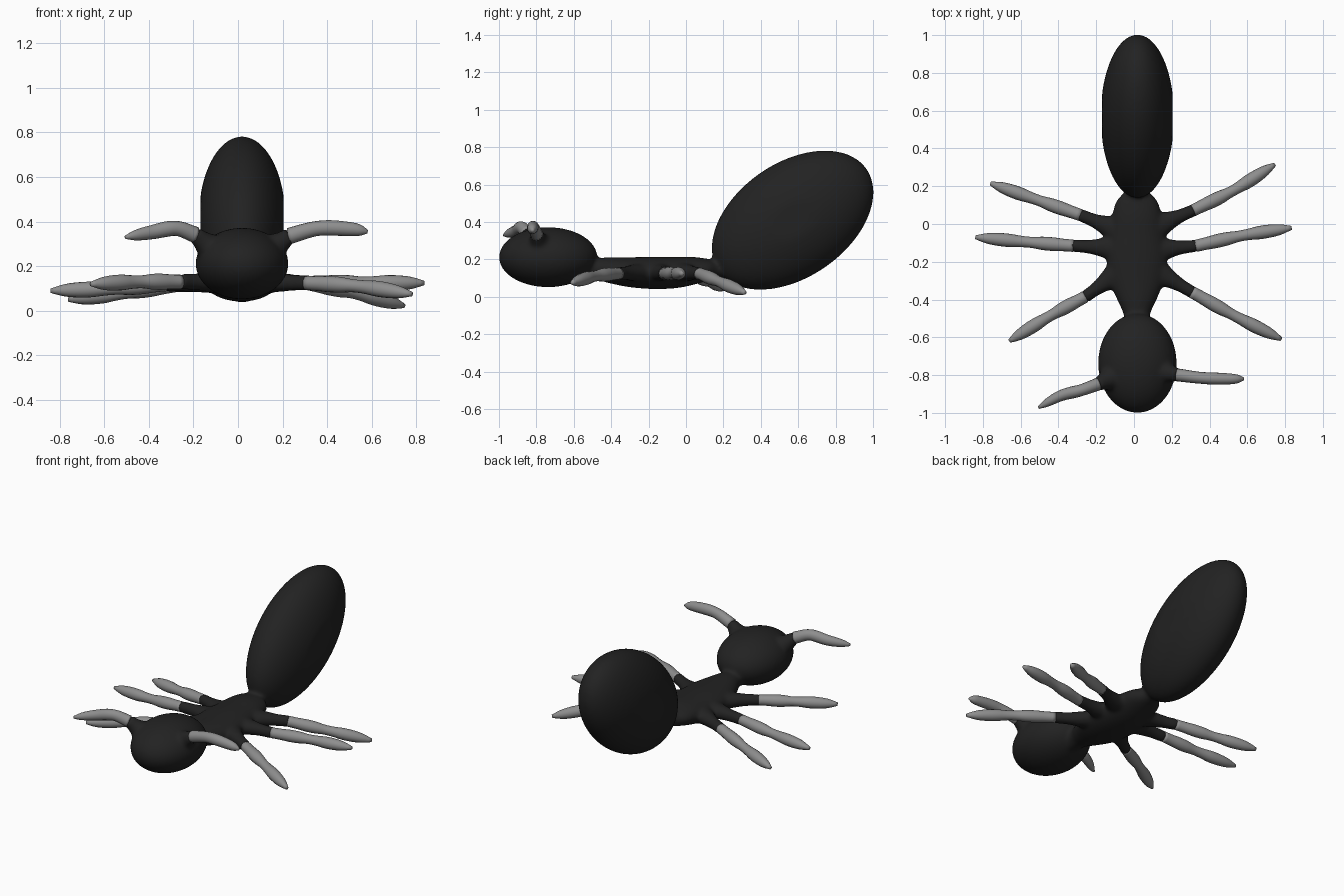
import bpy, bmesh, math
from mathutils import Vector, Matrix

cube = bpy.data.objects.get("Cube")
if cube:
    bpy.data.objects.remove(cube, do_unlink=True)


def material(name, rgb):
    m = bpy.data.materials.new(name)
    m.use_nodes = True
    m.diffuse_color = (*rgb, 1)
    bsdf = next(n for n in m.node_tree.nodes if n.type == 'BSDF_PRINCIPLED')
    bsdf.inputs["Base Color"].default_value = (*rgb, 1)
    bsdf.inputs["Roughness"].default_value = 0.7
    return m


BLACK = material("body_black", (0.016, 0.016, 0.016))
GREY = material("limb_grey", (0.27, 0.27, 0.27))


def make_object(name, bm, mat):
    bmesh.ops.recalc_face_normals(bm, faces=bm.faces)
    me = bpy.data.meshes.new(name)
    bm.to_mesh(me)
    bm.free()
    me.materials.append(mat)
    me.polygons.foreach_set("use_smooth", [True] * len(me.polygons))
    ob = bpy.data.objects.new(name, me)
    bpy.context.collection.objects.link(ob)
    return ob


def spline(pts, t):
    """Catmull-Rom point at t in 0..1 through any number of vectors."""
    n = len(pts) - 1
    i = min(int(t * n), n - 1)
    u = t * n - i
    b, c = pts[i], pts[i + 1]
    a = pts[i - 1] if i > 0 else b * 2 - c
    d = pts[i + 2] if i + 2 <= n else c * 2 - b
    return 0.5 * (b * 2 + (c - a) * u + (a * 2 - b * 5 + c * 4 - d) * u * u
                  + (b * 3 - a - c * 3 + d) * u ** 3)


def loft(bm, path, radii, steps=26, sides=16):
    """Closed tube along a path; radii are (horizontal, vertical) pairs."""
    pts = [Vector(p) for p in path]
    rad = [Vector(r) for r in radii]
    rings = []
    for k in range(steps + 1):
        t = k / steps
        p, r = spline(pts, t), spline(rad, t)
        fwd = (spline(pts, min(t + .02, 1)) - spline(pts, max(t - .02, 0))).normalized()
        side = fwd.cross(Vector((0, 0, 1))).normalized()
        up = side.cross(fwd)
        rings.append([bm.verts.new(p + side * r.x * math.cos(a) + up * r.y * math.sin(a))
                      for a in (2 * math.pi * j / sides for j in range(sides))])
    for r0, r1 in zip(rings, rings[1:]):
        for j in range(sides):
            bm.faces.new((r0[j], r0[(j + 1) % sides], r1[(j + 1) % sides], r1[j]))
    bm.faces.new(rings[0])
    bm.faces.new(rings[-1])


def ellipsoid(bm, centre, radii, tilt=0.0, flat=None):
    """Ellipsoid tilted about x, with optional flattened sides."""
    vs = bmesh.ops.create_uvsphere(bm, u_segments=48, v_segments=32, radius=1)["verts"]
    mat = Matrix.Rotation(tilt, 4, 'X') @ Matrix.Diagonal((*radii, 1))
    for v in vs:
        v.co = mat @ v.co
        if flat:
            v.co.x = max(-flat, min(flat, v.co.x))
        v.co += Vector(centre)


# Limbs: base inside the body, colour boundary, middle and tip
LEGS = {
    "left_rear_leg": [(.10, -.02, .13), (.32, .075, .125), (.53, .18, .08), (.745, .315, .022)],
    "left_middle_leg": [(.10, -.14, .13), (.335, -.115, .125), (.58, -.06, .125), (.835, -.02, .125)],
    "left_front_leg": [(.10, -.24, .13), (.315, -.365, .125), (.54, -.49, .11), (.78, -.61, .075)],
    "right_rear_leg": [(-.07, -.04, .13), (-.29, .05, .115), (-.52, .13, .08), (-.76, .215, .05)],
    "right_middle_leg": [(-.07, -.13, .13), (-.33, -.115, .12), (-.57, -.095, .10), (-.84, -.07, .09)],
    "right_front_leg": [(-.07, -.25, .13), (-.265, -.39, .13), (-.45, -.49, .13), (-.66, -.62, .12)],
}
FEELERS = {
    "left_antenna": [(.14, -.78, .27), (.235, -.80, .34), (.36, -.815, .37), (.50, -.82, .367), (.582, -.82, .355)],
    "right_antenna": [(-.11, -.81, .27), (-.195, -.85, .345), (-.28, -.88, .37), (-.39, -.91, .352), (-.505, -.972, .33)],
}
KNOBBLY = [.032, .033, .036, .035, .029, .030, .035, .034, .027, .010]
TAPERED = [.034, .033, .032, .031, .032, .031, .029, .026, .020, .007]

# Body: head, thorax, abdomen and limb roots blended into one skin
body = bmesh.new()
ellipsoid(body, (.018, -.737, .212), (.208, .263, .16))
ellipsoid(body, (.018, .57, .41), (.195, .482, .306), math.radians(34.7), .187)
thorax = [  # y, z, half width, half height
    (-.60, .15, .07, .06), (-.49, .15, .068, .058), (-.40, .142, .105, .07),
    (-.30, .132, .145, .08), (-.18, .128, .16, .086), (-.06, .13, .148, .084),
    (.04, .14, .132, .074), (.12, .145, .11, .058), (.18, .145, .062, .045),
    (.26, .16, .06, .05)]
loft(body, [(.015, y, z) for y, z, w, h in thorax],
     [(w, h) for y, z, w, h in thorax], 40, 32)

for name, p in LEGS.items():
    base, edge = Vector(p[0]), Vector(p[1])
    loft(body, [base.lerp(edge, t) for t in (0, .33, .66, 1)],
         [(.085, .055), (.056, .045), (.037, .037), (.034, .035)], 12)
    bm = bmesh.new()
    start = edge.lerp(base, .04)
    loft(bm, [start] + p[2:], [(r, r) for r in KNOBBLY])
    make_object(name, bm, GREY)

for name, p in FEELERS.items():
    base, edge = Vector(p[0]), Vector(p[1])
    loft(body, [base.lerp(edge, t) for t in (0, .33, .66, 1)],
         [(.085, .08), (.062, .06), (.044, .044), (.036, .036)], 12)
    bm = bmesh.new()
    loft(bm, [edge.lerp(base, .06)] + p[2:], [(r, r * 1.08) for r in TAPERED])
    make_object(name, bm, GREY)

skin = make_object("body", body, BLACK)
remesh = skin.modifiers.new("Blend", 'REMESH')
remesh.mode = 'VOXEL'
remesh.voxel_size = 0.011
remesh.use_smooth_shade = True
smooth = skin.modifiers.new("Soften", 'SMOOTH')
smooth.factor = 0.5
smooth.iterations = 8
